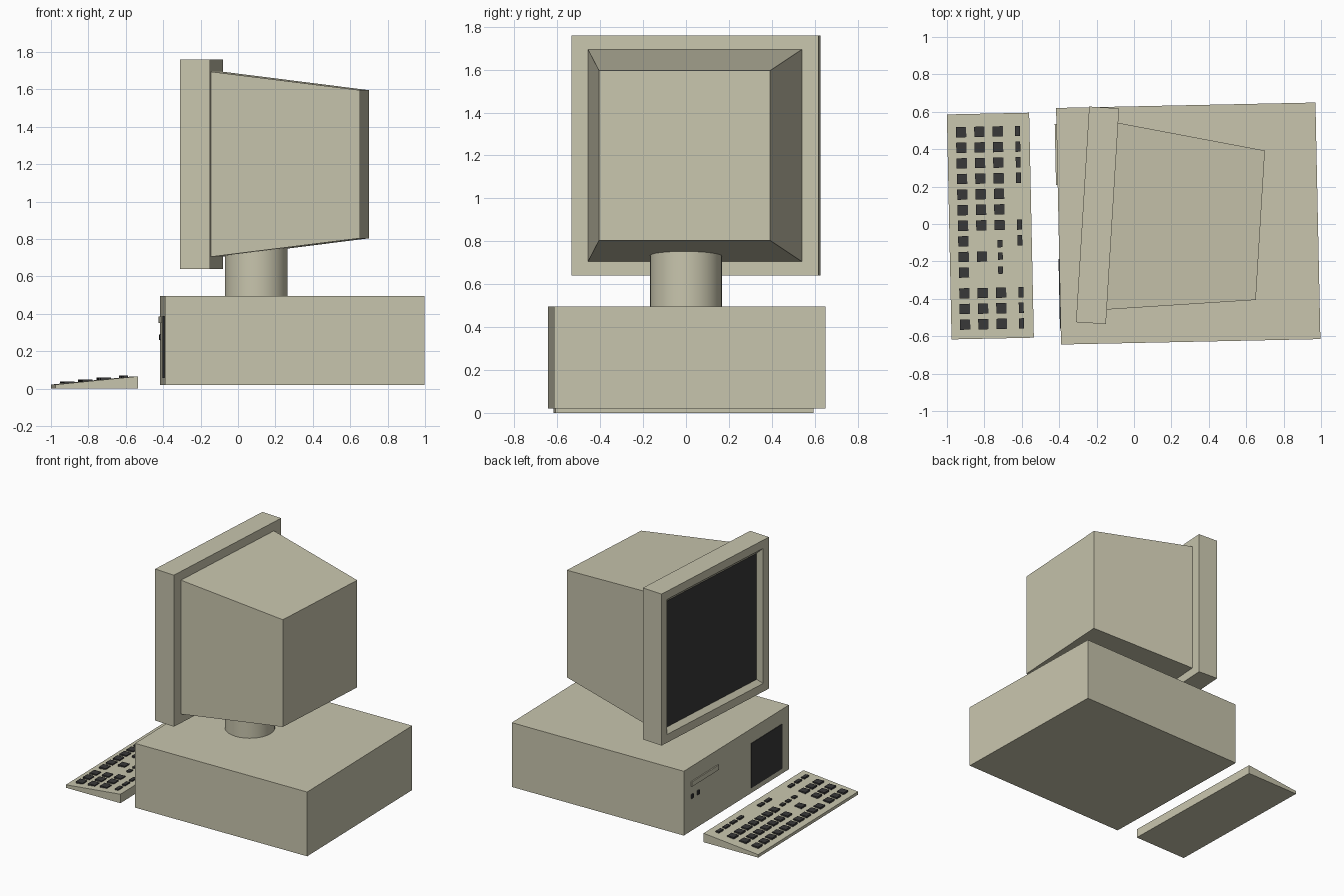
import bpy, bmesh
from math import radians
from mathutils import Matrix, Vector

cube = bpy.data.objects.get("Cube")
if cube:
    bpy.data.objects.remove(cube, do_unlink=True)


def material(name, rgb):
    m = bpy.data.materials.new(name)
    m.use_nodes = True
    m.diffuse_color = (*rgb, 1)
    bsdf = next(n for n in m.node_tree.nodes if n.type == 'BSDF_PRINCIPLED')
    bsdf.inputs["Base Color"].default_value = (*rgb, 1)
    return m


BEIGE = material("beige plastic", (0.58, 0.56, 0.42))
DARK = material("dark plastic", (0.04, 0.04, 0.04))

# Each unit stands on its own slightly turned frame
def frame(x, y, z, degrees):
    return Matrix.Translation((x, y, z)) @ Matrix.Rotation(radians(degrees), 4, 'Z')


CASE = frame(0.29, 0.0025, 0, 1.2)
KEYS = frame(-0.768, -0.011, 0, 1.2)
MONITOR = frame(-0.195, 0.0465, 1.2, -3.5)


def finish(name, bm, where, *mats):
    bmesh.ops.recalc_face_normals(bm, faces=bm.faces)
    me = bpy.data.meshes.new(name)
    bm.to_mesh(me)
    bm.free()
    for m in mats:
        me.materials.append(m)
    ob = bpy.data.objects.new(name, me)
    bpy.context.collection.objects.link(ob)
    ob.matrix_world = where
    return ob


def add_box(bm, centre, size):
    mat = Matrix.Translation(centre) @ Matrix.Diagonal((*size, 1))
    return bmesh.ops.create_cube(bm, size=1, matrix=mat)["verts"]


def box(name, centre, size, where, mat):
    bm = bmesh.new()
    add_box(bm, centre, size)
    return finish(name, bm, where, mat)


# Computer case with its front fittings
box("case", (0, 0, 0.2575), (1.387, 1.265, 0.475), CASE, BEIGE)
FRONT = -1.387 / 2
box("front_grille", (FRONT, -0.362, 0.223), (0.008, 0.372, 0.33), CASE, DARK)
box("disk_drive", (FRONT, 0.385, 0.368), (0.018, 0.326, 0.036), CASE, BEIGE)
for side, y in (("left", 0.535), ("right", 0.463)):
    box(side + "_button", (FRONT, y, 0.275), (0.016, 0.022, 0.03), CASE, DARK)

# Monitor stand
bm = bmesh.new()
bmesh.ops.create_cone(bm, cap_ends=True, segments=32, radius1=0.168, radius2=0.168,
                      depth=0.33, matrix=Matrix.Translation((0.0975, 0, 0.655)))
stand = finish("monitor_stand", bm, Matrix(), BEIGE)
bpy.ops.object.select_all(action='DESELECT')
stand.select_set(True)
bpy.context.view_layer.objects.active = stand
bpy.ops.object.shade_smooth_by_angle(angle=radians(30))

# Monitor bezel: inset border, then a sloped recess down to the dark screen
bm = bmesh.new()
add_box(bm, (0, 0, 0), (0.16, 1.155, 1.12))
bm.normal_update()
screen = min(bm.faces, key=lambda f: f.calc_center_median().x)
bmesh.ops.inset_region(bm, faces=[screen], thickness=0.086)
bmesh.ops.inset_region(bm, faces=[screen], thickness=0.047)
bmesh.ops.translate(bm, verts=screen.verts, vec=(0.03, 0, 0))
screen.material_index = 1
finish("monitor_bezel_and_screen", bm, MONITOR, BEIGE, DARK)

# Monitor housing tapering towards the back
bm = bmesh.new()
for v in add_box(bm, (0.476, 0, 0), (0.792, 1, 0.99)):
    if v.co.x > 0.476:
        v.co.y *= 0.8
        v.co.z *= 0.8
finish("monitor_housing", bm, MONITOR, BEIGE)

# Wedge shaped keyboard
LOW, HIGH, HALF = 0.022, 0.066, 0.22


def surface(x):
    return LOW + (HIGH - LOW) * (x + HALF) / (2 * HALF)


bm = bmesh.new()
for v in add_box(bm, (0, 0, 0.02), (2 * HALF, 1.203, 0.04)):
    if v.co.z > 0.02:
        v.co.z = surface(v.co.x)
finish("keyboard_body", bm, KEYS, BEIGE)

# Keycaps: one line per row, x marks a key, the last three are the number pad
ROWS = (
    (-0.146, 0.055, "xxxxxxxxxxxxx"),
    (-0.048, 0.055, "xxxxxxx.x.xxx"),
    (0.050, 0.055, "xxxxxxx...xxx"),
    (0.156, 0.026, "xxxx..xx..xxx"),
)


def key_y(i):
    return 0.505 - 0.0834 * i - (0.028 if i >= 10 else 0)


def add_key(bm, x, y, wide, deep):
    top = surface(x) + 0.01
    add_box(bm, (x, y, top - 0.012), (wide, deep, 0.024))


bm = bmesh.new()
for x, wide, row in ROWS:
    for i, mark in enumerate(row):
        if mark == "x":
            add_key(bm, x, key_y(i), wide, 0.055)
for i in (7.2, 8, 8.9):
    add_key(bm, 0.050, key_y(i), 0.026, 0.038)
finish("keycaps", bm, KEYS, DARK)
